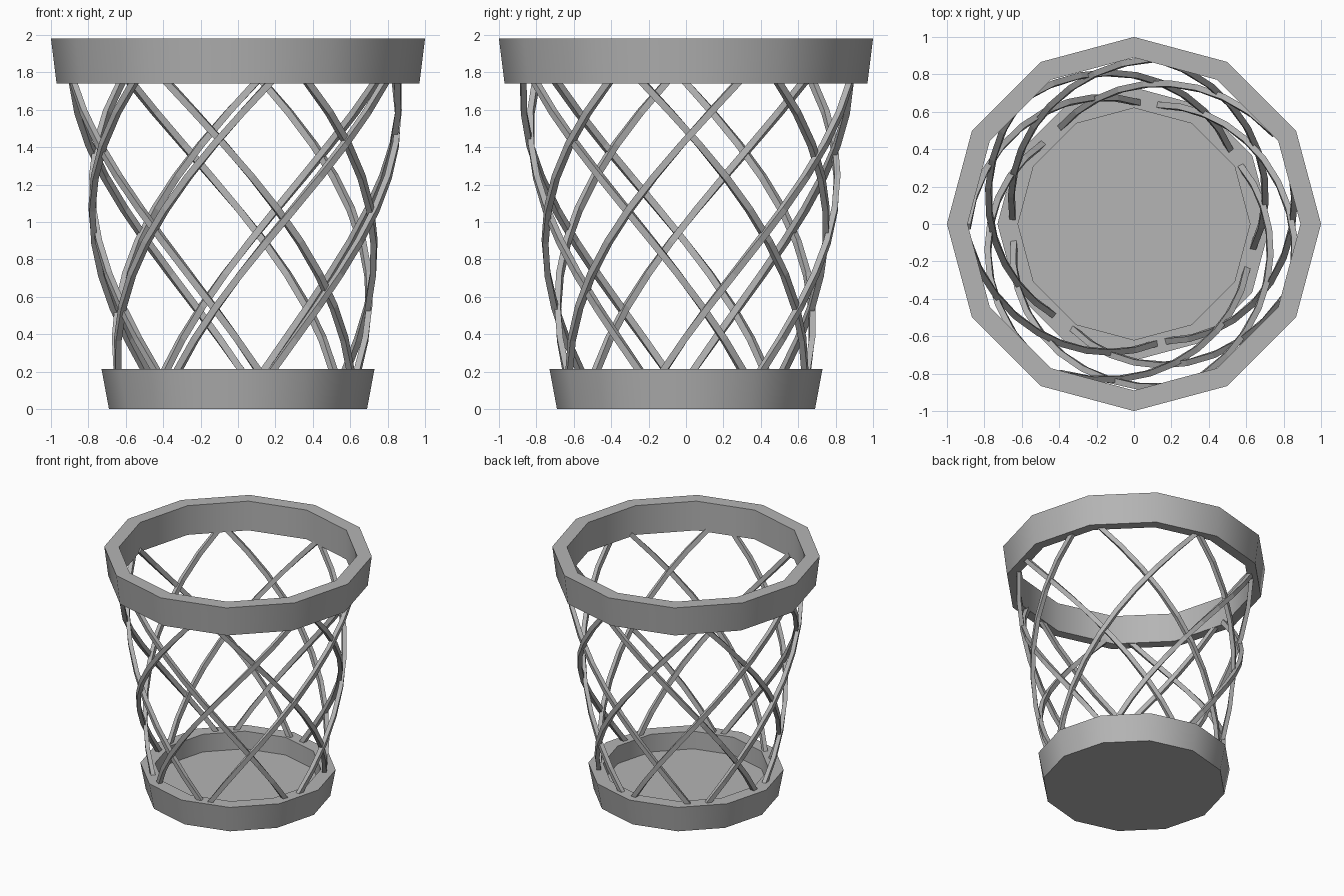
import bpy, bmesh, math

if "Cube" in bpy.data.objects:
    bpy.data.objects.remove(bpy.data.objects["Cube"])

SIDES = 12
grey = bpy.data.materials.new("dark_grey")
grey.diffuse_color = (0.46, 0.46, 0.46, 1)
grey.use_nodes = True
grey.node_tree.nodes["Principled BSDF"].inputs["Base Color"].default_value = grey.diffuse_color


def lathe(name, profile, closed):
    """Turn an (r, z) profile into a 12-sided solid; open profiles get end caps."""
    bm = bmesh.new()
    rings = []
    for r, z in profile:
        rings.append([bm.verts.new((r * math.cos(2 * math.pi * i / SIDES),
                                    r * math.sin(2 * math.pi * i / SIDES), z))
                      for i in range(SIDES)])
    pairs = list(zip(rings, rings[1:]))
    if closed:
        pairs.append((rings[-1], rings[0]))
    else:
        bm.faces.new(rings[0])
        bm.faces.new(rings[-1])
    for a, b in pairs:
        for i in range(SIDES):
            j = (i + 1) % SIDES
            bm.faces.new((a[i], a[j], b[j], b[i]))
    bmesh.ops.recalc_face_normals(bm, faces=bm.faces)
    me = bpy.data.meshes.new(name)
    bm.to_mesh(me)
    bm.free()
    me.materials.append(grey)
    ob = bpy.data.objects.new(name, me)
    bpy.context.collection.objects.link(ob)
    bpy.ops.object.select_all(action='DESELECT')
    ob.select_set(True)
    bpy.context.view_layer.objects.active = ob
    bpy.ops.object.shade_smooth_by_angle(angle=math.radians(35))
    return ob


def rods(name, starts, turn, offset, half=0.018):
    """Square rods, one face outwards, that wind up around the tapering basket."""
    bm = bmesh.new()
    steps = 9
    lean = 0.62  # horizontal share of the rod's sideways direction
    sign = 1 if turn > 0 else -1
    for start in starts:
        rings = []
        for i in range(steps + 1):
            t = i / steps
            z = 0.2 + 1.56 * t
            r = 0.65 + 0.24 * t + offset * math.sin(math.pi * t)
            a = math.radians(start + turn * t)
            c, s = math.cos(a), math.sin(a)
            ring = []
            for u, v in ((-1, -1), (1, -1), (1, 1), (-1, 1)):
                rr = r + u * half * 0.9
                side = v * half * 0.79 * sign
                ring.append(bm.verts.new((rr * c - side * s, rr * s + side * c,
                                          z - v * half * lean)))
            rings.append(ring)
        bm.faces.new(rings[0])
        bm.faces.new(rings[-1])
        for a, b in zip(rings, rings[1:]):
            for k in range(4):
                m = (k + 1) % 4
                bm.faces.new((a[k], a[m], b[m], b[k]))
    bmesh.ops.recalc_face_normals(bm, faces=bm.faces)
    me = bpy.data.meshes.new(name)
    bm.to_mesh(me)
    bm.free()
    me.materials.append(grey)
    bpy.context.collection.objects.link(bpy.data.objects.new(name, me))


# Top rim band
lathe("top_rim", [(0.97, 1.74), (1.0, 1.98), (0.89, 1.98), (0.89, 1.74)], True)

# Base tray with raised edge and recessed floor
lathe("base_tray", [(0.69, 0), (0.73, 0.215), (0.62, 0.215), (0.62, 0.07)], False)

# Two crossing sets of seven winding rods
rods("left_winding_rods", [-11, 38, 88, 139, 189, 240, 286], 93, 0.012)
rods("right_winding_rods", [127, 78, 28, -22, -80, -132, 177], -94, -0.008)
